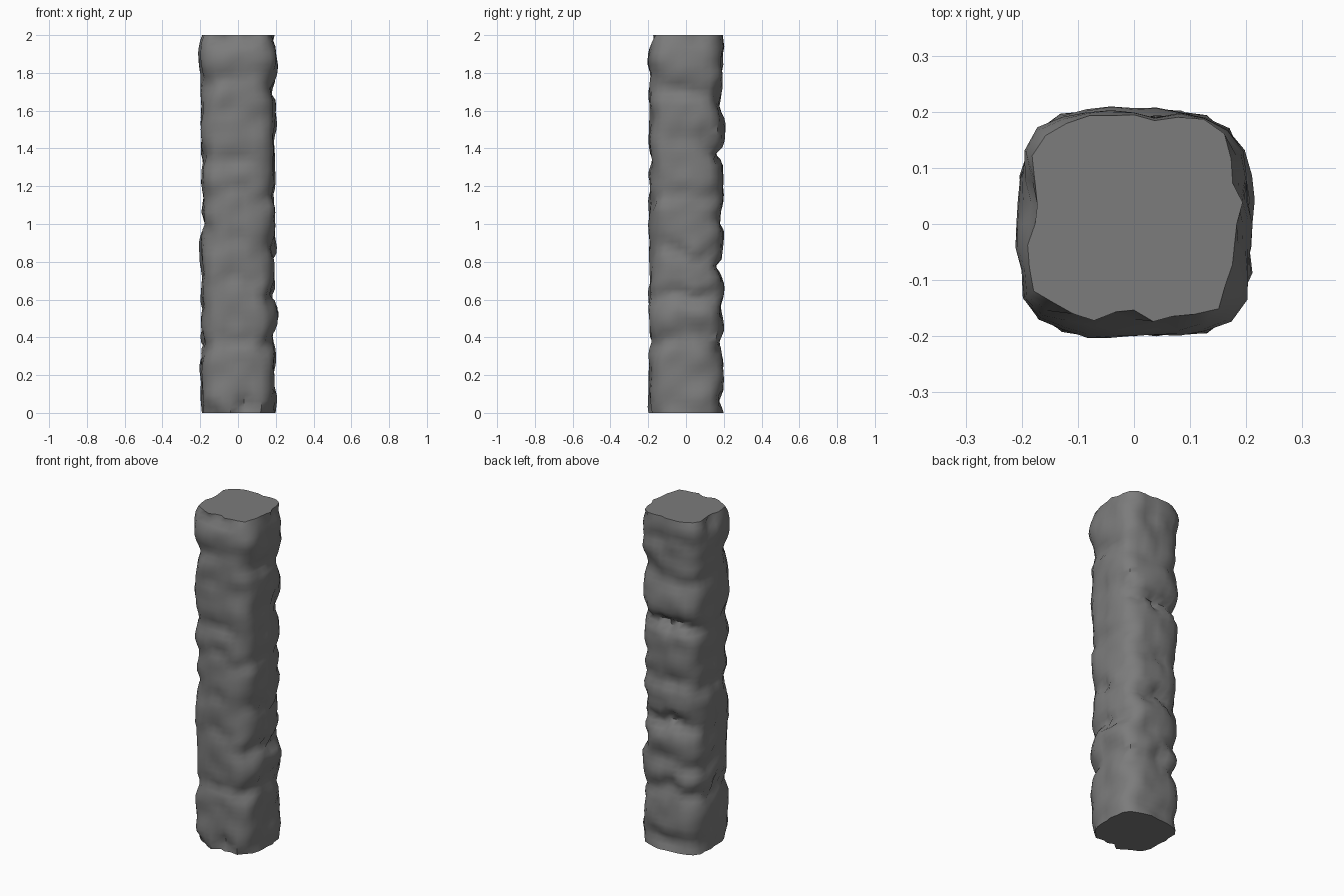
import bpy, bmesh, math
from mathutils import Vector, noise

if "Cube" in bpy.data.objects:
    bpy.data.objects.remove(bpy.data.objects["Cube"], do_unlink=True)

SIDES, RINGS, HEIGHT, RADIUS = 32, 64, 2.0, 0.195

# Main grooves (positive depth) and bulges (negative) on each side: height, depth
GROOVES = {
    (1, 0): [(1.99, .015), (1.83, -.015), (1.7, .025), (1.42, .01), (1.15, .015), (.87, .025),
             (.61, .035), (.5, -.016), (.37, .02), (.02, .005)],
    (-1, 0): [(2, .02), (1.88, -.016), (1.77, .01), (1.33, .015), (1.1, .015), (1.0, .025),
              (.74, .01), (.55, .015), (.36, .025), (.02, .01)],
    (0, 1): [(1.84, .015), (1.65, .03), (1.5, -.014), (1.36, .055), (1.02, .02),
             (.76, .045), (.55, .015), (.38, .025), (.06, .02)],
    (0, -1): [(2, .04), (1.77, .01), (1.58, .01), (1.33, .015), (1.15, .015), (.94, .01),
              (.72, .01), (.38, .02), (0, .03)],
}


def stone_point(angle, z):
    """Point on the weathered, rounded square shaft."""
    c, s = math.cos(angle), math.sin(angle)
    square = (abs(c) ** 3.7 + abs(s) ** 3.7) ** (-1 / 3.7)
    tilt = 0.08 * noise.noise(Vector((c * 2, s * 2, z * 3)))
    r = RADIUS
    for (dx, dy), marks in GROOVES.items():
        weight = max(0, c * dx + s * dy) ** 2
        for height, depth in marks:
            width = 0.04 if depth > 0 else 0.07
            r -= weight * depth * math.exp(-((z + tilt - height) / width) ** 2)
    r += 0.013 * noise.noise(Vector((c * 2.2, s * 2.2, z * 7)))
    r += 0.011 * noise.noise(Vector((c * 3, s * 3, z * 10 + 5)))
    return Vector((c * square * r, s * square * r, z))


# Stone shaft with flat ends
bm = bmesh.new()
rings = [[bm.verts.new(stone_point(math.tau * i / SIDES, HEIGHT * j / RINGS))
          for i in range(SIDES)] for j in range(RINGS + 1)]
for low, high in zip(rings, rings[1:]):
    for i in range(SIDES):
        k = (i + 1) % SIDES
        bm.faces.new((low[i], low[k], high[k], high[i]))
bm.faces.new(rings[-1])
bm.faces.new(rings[0][::-1])

mesh = bpy.data.meshes.new("stone_pillar")
bm.to_mesh(mesh)
bm.free()
pillar = bpy.data.objects.new("stone_pillar", mesh)
bpy.context.collection.objects.link(pillar)

# Grey stone colour
stone = bpy.data.materials.new("grey_stone")
stone.use_nodes = True
stone.diffuse_color = (0.2, 0.2, 0.2, 1)
stone.node_tree.nodes["Principled BSDF"].inputs["Base Color"].default_value = (0.2, 0.2, 0.2, 1)
mesh.materials.append(stone)

bpy.context.view_layer.objects.active = pillar
pillar.select_set(True)
bpy.ops.object.shade_smooth_by_angle(angle=math.radians(50))
